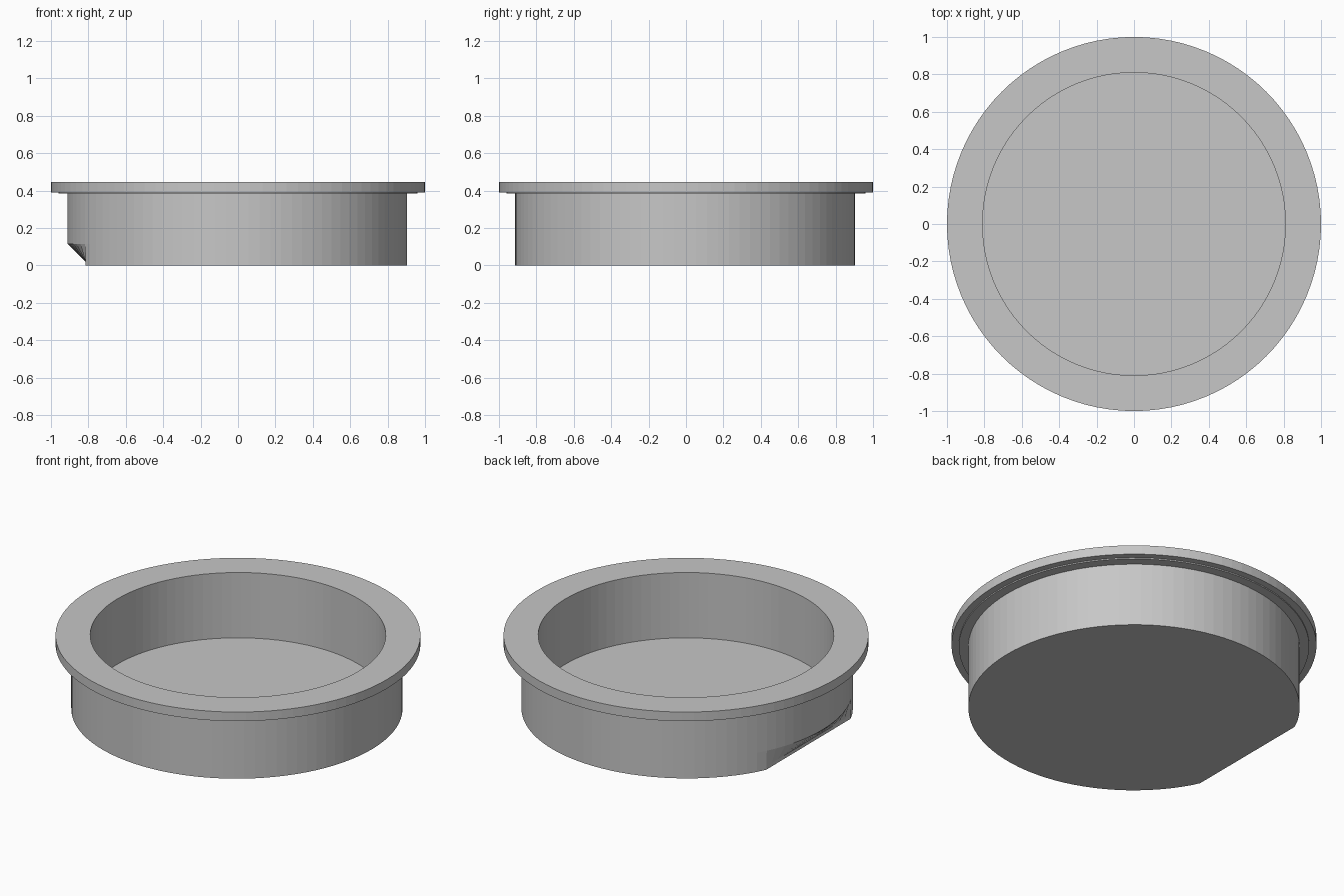
import bpy
import bmesh
import math

if "Cube" in bpy.data.objects:
    bpy.data.objects.remove(bpy.data.objects["Cube"], do_unlink=True)

SEGMENTS = 96
WALL = 0.908           # outer radius of the cup
SHIFT = (-0.004, -0.005)  # the cup wall sits slightly off the flange centre
FLAT_X = -0.815        # flat cut in the lower edge

grey = bpy.data.materials.new("plain_grey")
grey.use_nodes = True
grey.diffuse_color = (0.57, 0.57, 0.57, 1)
grey.node_tree.nodes["Principled BSDF"].inputs["Base Color"].default_value = grey.diffuse_color


def lathe(name, profile):
    """Spin a (radius, height) profile around z."""
    bm = bmesh.new()
    rings = []
    for r, z in profile:
        dx, dy = SHIFT if r == WALL else (0, 0)
        ring = []
        for i in range(1 if r == 0 else SEGMENTS):
            a = math.tau * i / SEGMENTS
            ring.append(bm.verts.new((r * math.cos(a) + dx, r * math.sin(a) + dy, z)))
        rings.append(ring)
    for low, high in zip(rings, rings[1:]):
        for i in range(SEGMENTS):
            j = (i + 1) % SEGMENTS
            if len(low) == 1:
                bm.faces.new((low[0], high[j], high[i]))
            elif len(high) == 1:
                bm.faces.new((low[i], low[j], high[0]))
            else:
                bm.faces.new((low[i], low[j], high[j], high[i]))
    mesh = bpy.data.meshes.new(name)
    bm.to_mesh(mesh)
    bm.free()
    mesh.materials.append(grey)
    obj = bpy.data.objects.new(name, mesh)
    bpy.context.collection.objects.link(obj)
    return obj


# Outer cup: base disc and wall
cup = lathe("cup_outside", [(0, 0), (WALL, 0), (WALL, 0.02), (WALL, 0.115), (WALL, 0.383)])

# Flat on the lower edge, blending up into the round wall
for v in cup.data.vertices:
    if v.co.z < 0.1:
        v.co.x = max(v.co.x, FLAT_X)

# Flange with the thin seating ring beneath it
lathe("flange", [(WALL, 0.383), (0.96, 0.383), (0.96, 0.39), (1, 0.39), (1, 0.445), (0.81, 0.445)])

# Inner wall and floor
lathe("cup_inside", [(0.81, 0.445), (0.81, 0.05), (0, 0.05)])
